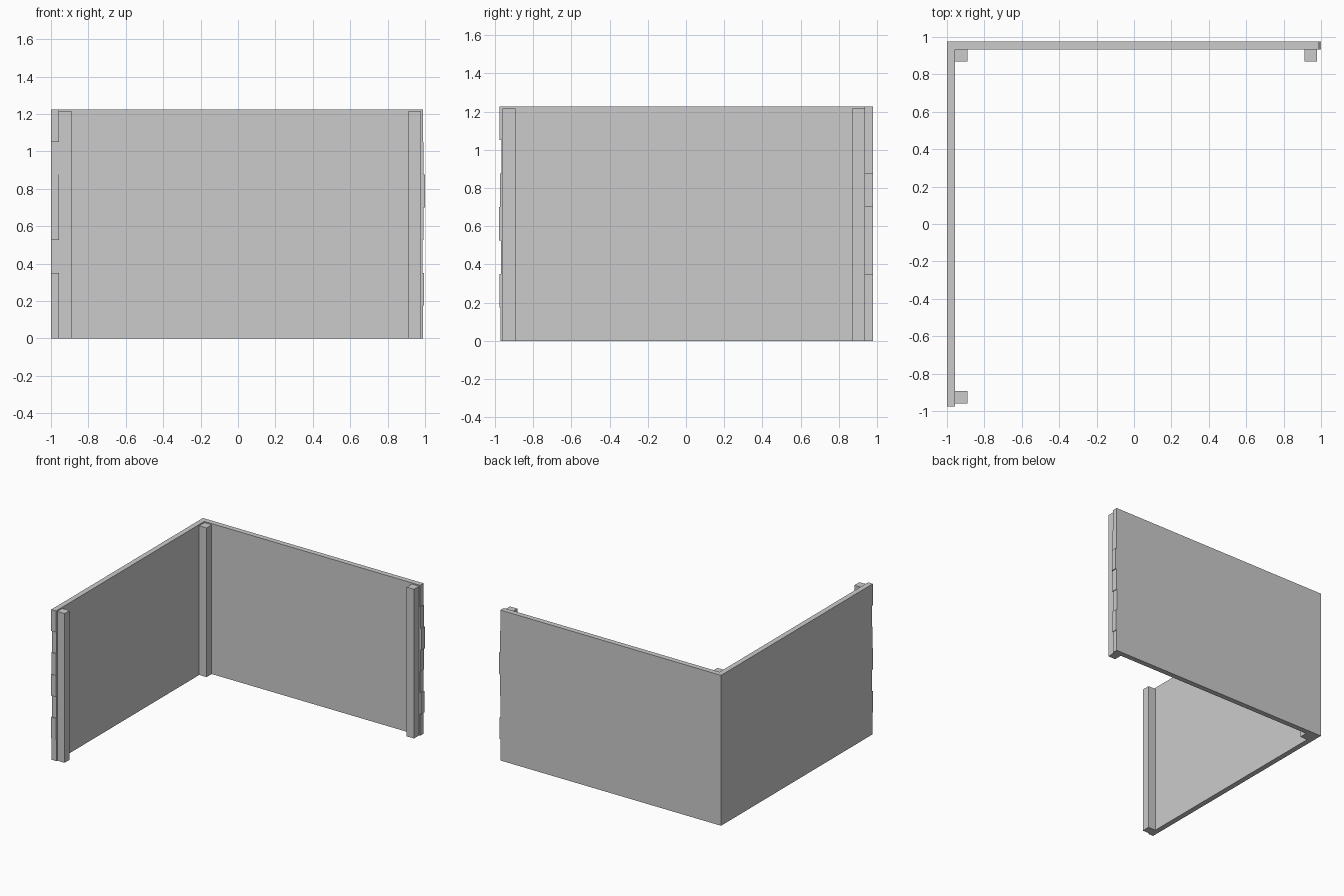
import bpy, bmesh

if "Cube" in bpy.data.objects:
    bpy.data.objects.remove(bpy.data.objects["Cube"])

H = 1.225          # wall height
T = 0.043          # wall thickness
P = 0.066          # post width
X0, Y1 = -1.0, 0.977
STEP = H / 7       # height of one finger at the free wall ends


def make_object(name, bm):
    bmesh.ops.recalc_face_normals(bm, faces=bm.faces)
    me = bpy.data.meshes.new(name)
    bm.to_mesh(me)
    bm.free()
    ob = bpy.data.objects.new(name, me)
    bpy.context.collection.objects.link(ob)
    return ob


def wall(name, start, ends, place, thickness):
    """Flat panel whose free edge is stepped into fingers."""
    bm = bmesh.new()
    profile = [(start, 0.0)]
    for i, e in enumerate(ends):
        profile += [(e, i * STEP), (e, (i + 1) * STEP)]
    profile.append((start, H))
    face = bm.faces.new([bm.verts.new(place(u, z)) for u, z in profile])
    ext = bmesh.ops.extrude_face_region(bm, geom=[face])
    moved = [v for v in ext["geom"] if isinstance(v, bmesh.types.BMVert)]
    bmesh.ops.translate(bm, verts=moved, vec=thickness)
    return make_object(name, bm)


def post(name, x, y):
    bm = bmesh.new()
    bmesh.ops.create_cube(bm, size=1)
    h = H - 0.01
    for v in bm.verts:
        v.co = (x + (v.co.x + .5) * P, y + (v.co.y + .5) * P, (v.co.z + .5) * h)
    return make_object(name, bm)


# Back wall, free end on the right
wall("back_wall", X0, [.988, .994, .986, .992, 1.0, .992, .988],
     lambda u, z: (u, Y1 - T, z), (0, T, 0))

# Left wall, free end at the front
wall("left_wall", Y1 - T, [-.970, -.976, -.967, -.977, -.973, -.966, -.975],
     lambda u, z: (X0, u, z), (T, 0, 0))

# Square posts inside the corner and near both free ends
post("corner_post", X0 + T, Y1 - T - P)
post("right_post", 0.912, Y1 - T - P)
post("front_post", X0 + T, -0.959)
